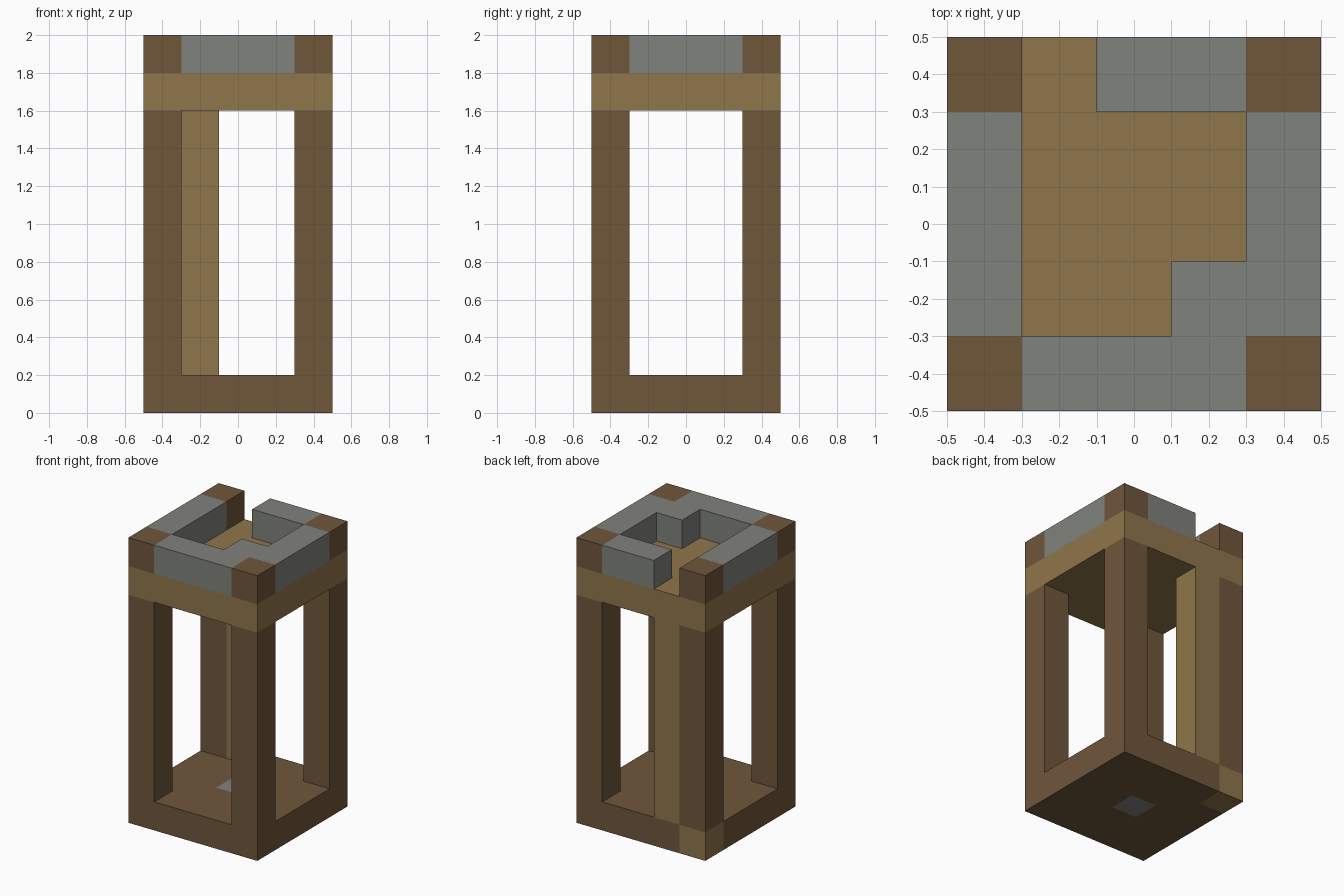
import bpy
import bmesh

if "Cube" in bpy.data.objects:
    bpy.data.objects.remove(bpy.data.objects["Cube"], do_unlink=True)

CELL = 0.2  # the tower is built on a grid of square blocks


def make_material(name, srgb):
    linear = [((c / 255 + 0.055) / 1.055) ** 2.4 for c in srgb]
    mat = bpy.data.materials.new(name)
    mat.use_nodes = True
    mat.diffuse_color = (*linear, 1)
    bsdf = mat.node_tree.nodes["Principled BSDF"]
    bsdf.inputs["Base Color"].default_value = (*linear, 1)
    bsdf.inputs["Roughness"].default_value = 0.9
    return mat


PALETTE = {
    "B": make_material("dark wood", (112, 87, 59)),
    "T": make_material("light wood", (144, 118, 76)),
    "S": make_material("grey stone", (128, 130, 124)),
}


def build_layer(name, plan, bottom, top):
    """Raise a floor plan (back row first, '.' is empty) into blocks."""
    mesh = bpy.data.meshes.new(name)
    bm = bmesh.new()
    half = len(plan) / 2
    used = sorted(set("".join(plan)) - {"."})
    for row, line in enumerate(plan):
        for col, key in enumerate(line):
            if key == ".":
                continue
            x, y = (col - half) * CELL, (half - row - 1) * CELL
            corners = [(x, y), (x + CELL, y), (x + CELL, y + CELL), (x, y + CELL)]
            face = bm.faces.new([bm.verts.new((*c, bottom)) for c in corners])
            face.material_index = used.index(key)
    bmesh.ops.remove_doubles(bm, verts=bm.verts[:], dist=0.001)
    bm.to_mesh(mesh)
    bm.free()
    for key in used:
        mesh.materials.append(PALETTE[key])
    obj = bpy.data.objects.new(name, mesh)
    bpy.context.collection.objects.link(obj)
    # Thicken straight up from the plan
    solid = obj.modifiers.new("height", "SOLIDIFY")
    solid.thickness = top - bottom
    solid.offset = 1
    return obj


# Base floor with a stone centre and one light corner block
build_layer("base_floor", ["TBBBB", "BBBBB", "BBSBB", "BBBBB", "BBBBB"], 0, 0.2)

# Four corner posts, and the ladder post beside the back corner
build_layer("corner_posts", ["B...B", ".....", ".....", ".....", "B...B"], 0.2, 1.6)
build_layer("ladder_post", [".T...", ".....", ".....", ".....", "....."], 0.2, 1.6)

# Lookout deck
build_layer("deck", ["TTTTT"] * 5, 1.6, 1.8)

# Parapet with wooden corners, a back entrance and an inner stone block
build_layer("parapet", ["B.SSB", "S...S", "S...S", "S..SS", "BSSSB"], 1.8, 2.0)
